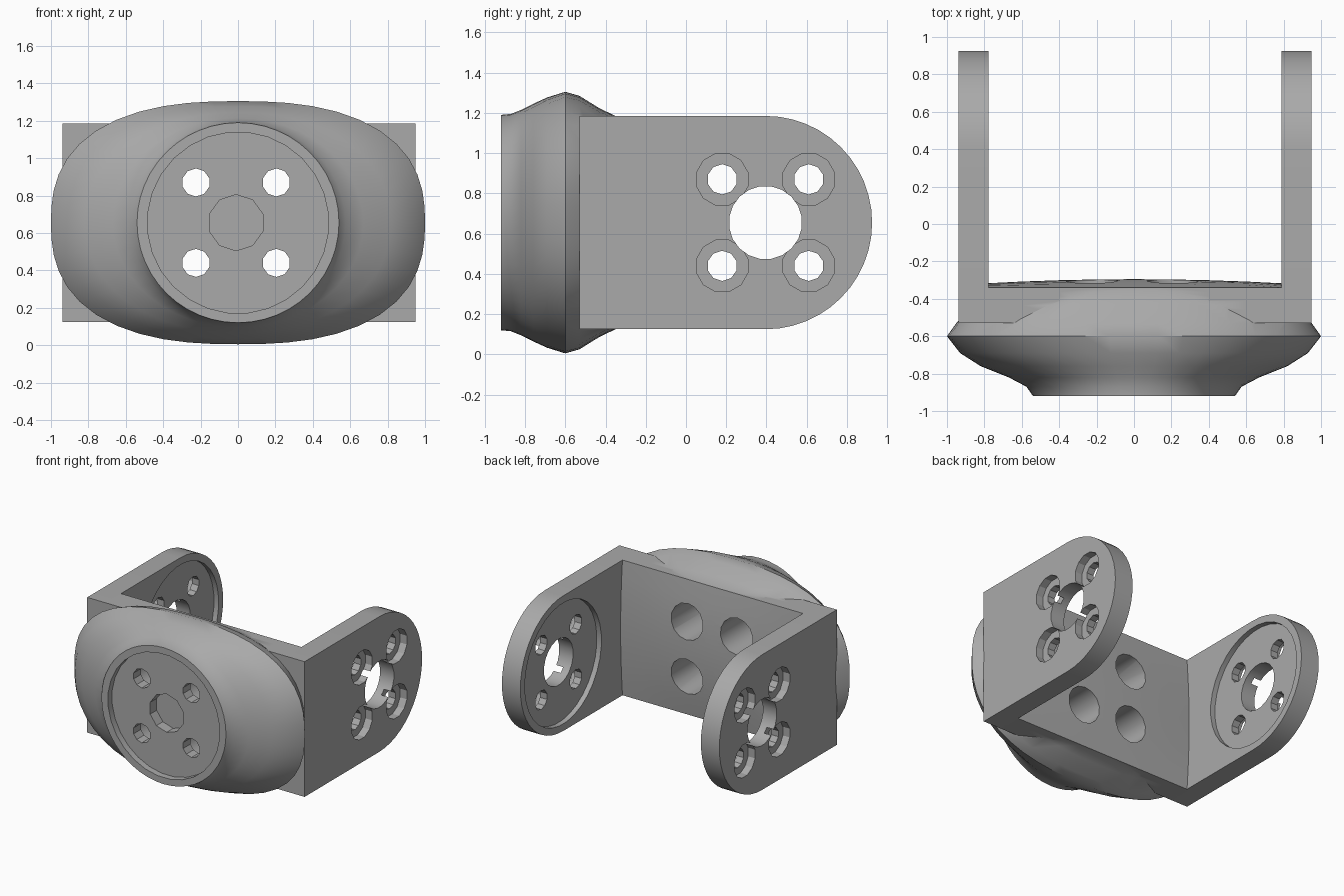
import bpy, bmesh
from math import sin, cos, pi
from mathutils import Matrix

old = bpy.data.objects.get("Cube")
if old:
    bpy.data.objects.remove(old, do_unlink=True)

MID = 0.655      # height of the shared axis
AXIS_Y = 0.395   # pivot position along the arms
BOLT = 0.215     # bolt offset from each axis

grey = bpy.data.materials.new("plain grey")
grey.use_nodes = True
grey.diffuse_color = (0.4, 0.4, 0.4, 1)
grey.node_tree.nodes["Principled BSDF"].inputs["Base Color"].default_value = grey.diffuse_color


def finish(name, bm):
    bmesh.ops.recalc_face_normals(bm, faces=bm.faces)
    mesh = bpy.data.meshes.new(name)
    bm.to_mesh(mesh)
    bm.free()
    mesh.materials.append(grey)
    obj = bpy.data.objects.new(name, mesh)
    bpy.context.collection.objects.link(obj)
    return obj


def loft(name, rings):
    """Skin a list of equal-length point rings and cap both ends."""
    bm = bmesh.new()
    rows = [[bm.verts.new(p) for p in ring] for ring in rings]
    n = len(rows[0])
    for a, b in zip(rows, rows[1:]):
        for i in range(n):
            j = (i + 1) % n
            bm.faces.new((a[i], a[j], b[j], b[i]))
    bm.faces.new(rows[0])
    bm.faces.new(rows[-1])
    return finish(name, bm)


def cylinder(axis, start, end, u, z, radius, sides):
    """Cylinder along x or y; u is its position on the other flat axis."""
    def ring(d):
        pts = []
        for i in range(sides):
            t = 2 * pi * (i + 0.5) / sides
            p, q = u + radius * cos(t), z + radius * sin(t)
            pts.append((d, p, q) if axis == "x" else (p, d, q))
        return pts
    return loft("cutter", [ring(start), ring(end)])


def combine(obj, tool, operation):
    mod = obj.modifiers.new("combine", "BOOLEAN")
    mod.operation, mod.solver, mod.object = operation, "EXACT", tool
    bpy.context.view_layer.objects.active = obj
    bpy.ops.object.modifier_apply(modifier=mod.name)
    bpy.data.objects.remove(tool, do_unlink=True)


def shade(obj, angle):
    bpy.ops.object.select_all(action="DESELECT")
    obj.select_set(True)
    bpy.context.view_layer.objects.active = obj
    bpy.ops.object.shade_smooth_by_angle(angle=angle)


CORNERS = [(a, b) for a in (-BOLT, BOLT) for b in (-BOLT, BOLT)]

# Rounded housing: superellipse sections (y, half width, half height, exponent)
SECTIONS = [(-0.92, 0.54, 0.535, 2), (-0.87, 0.575, 0.54, 2), (-0.82, 0.67, 0.56, 2),
            (-0.76, 0.82, 0.59, 2.1), (-0.69, 0.93, 0.622, 2.3), (-0.6, 1.0, 0.65, 2.5),
            (-0.53, 0.95, 0.63, 2.6), (-0.43, 0.86, 0.568, 2.7), (-0.35, 0.78, 0.53, 2.8)]


def superellipse(y, a, b, n, count=48):
    pts = []
    for i in range(count):
        t = 2 * pi * i / count
        c, s = cos(t), sin(t)
        r = (abs(c) ** n + abs(s) ** n) ** (-1 / n)
        pts.append((a * r * c, y, MID + b * r * s))
    return pts


housing = loft("housing", [superellipse(*s) for s in SECTIONS])

# Back wall between the arms, with a gently bowed rear face
bm = bmesh.new()
bmesh.ops.create_cube(bm, size=1)
bmesh.ops.subdivide_edges(bm, edges=bm.edges, cuts=7, use_grid_fill=True)
for v in bm.verts:
    u, w = 2 * v.co.x, 2 * v.co.z
    bow = 0.045 * (1 - w * w) * (1 - 0.5 * u * u) if v.co.y > 0.49 else 0
    v.co = (0.8 * u, -0.435 + 0.19 * v.co.y + bow, MID + 0.53 * w)
combine(housing, finish("wall", bm), "UNION")

# Front socket, blind centre hole and stepped bolt holes
combine(housing, cylinder("y", -1, -0.87, 0, MID, 0.485, 28), "DIFFERENCE")
combine(housing, cylinder("y", -1, -0.79, -0.01, MID, 0.15, 10), "DIFFERENCE")
for dx, dz in CORNERS:
    combine(housing, cylinder("y", -1, 0, dx - 0.01, MID + dz, 0.075, 10), "DIFFERENCE")
    combine(housing, cylinder("y", -0.78, 0, dx - 0.01, MID + dz, 0.14, 14), "DIFFERENCE")
shade(housing, 0.6)

# Arms with a round end, an inner recess and counterbored bolt holes
for side, name in ((1, "left_arm"), (-1, "right_arm")):
    def x(d):
        return side * d + 0.006
    inner, outer = 0.783, 0.943
    outline = [(-0.53, MID - 0.53), (-0.53, MID + 0.53)]
    for i in range(25):
        t = pi / 2 - pi * i / 24
        outline.append((AXIS_Y + 0.53 * cos(t), MID + 0.53 * sin(t)))
    arm = loft(name, [[(x(d), y, z) for y, z in outline] for d in (inner, outer)])
    combine(arm, cylinder("x", x(0.7), x(inner + 0.04), AXIS_Y, MID, 0.475, 32), "DIFFERENCE")
    combine(arm, cylinder("x", x(0.6), x(1.1), AXIS_Y, MID, 0.182, 20), "DIFFERENCE")
    for dy, dz in CORNERS:
        y, z = AXIS_Y + dy, MID + dz
        combine(arm, cylinder("x", x(0.6), x(1.1), y, z, 0.075, 10), "DIFFERENCE")
        combine(arm, cylinder("x", x(outer - 0.06), x(1.1), y, z, 0.132, 12), "DIFFERENCE")
    shade(arm, 0.5)
